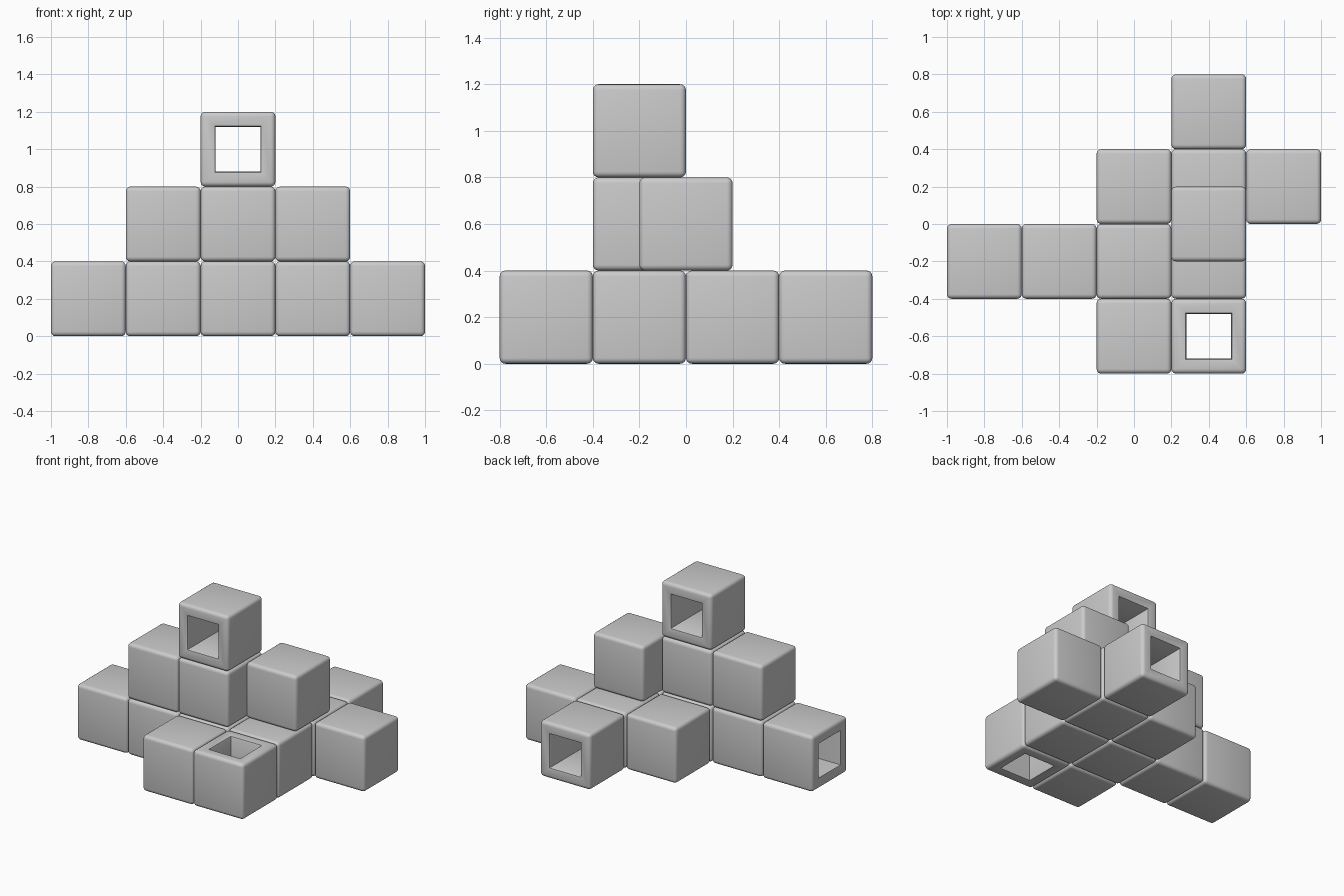
import bpy, bmesh
from math import pi
from mathutils import Matrix

if "Cube" in bpy.data.objects:
    bpy.data.objects.remove(bpy.data.objects["Cube"])

S = 0.4          # block size
ROUND = 0.025    # outer edge rounding
HOLE = 0.086     # half width of the tunnel
RIM = 0.014      # rounding of the tunnel mouth


def make_block(name, loc, tunnel_axis=None):
    """Rounded cube, optionally pierced by a square tunnel along an axis."""
    bm = bmesh.new()
    bmesh.ops.create_cube(bm, size=S)
    outer = list(bm.edges)
    rim = []
    if tunnel_axis:
        bm.faces.ensure_lookup_table()
        ends = [f for f in bm.faces if abs(f.normal.z) > 0.9]
        bmesh.ops.inset_individual(bm, faces=ends, thickness=S / 2 - HOLE)
        rim = [e for f in ends for e in f.edges]
        bmesh.ops.bridge_loops(bm, edges=rim)
        bmesh.ops.delete(bm, geom=ends, context='FACES_ONLY')
        bmesh.ops.recalc_face_normals(bm, faces=bm.faces)
        bmesh.ops.bevel(bm, geom=rim, offset=RIM, segments=2, profile=0.5,
                        affect='EDGES')
        h = S / 2 - 1e-4
        outer = [e for e in bm.edges
                 if all(sum(abs(c) > h for c in v.co) == 3 for v in e.verts)]
    bmesh.ops.bevel(bm, geom=outer, offset=ROUND, segments=4, profile=0.5,
                    affect='EDGES')
    if tunnel_axis == 'x':
        bm.transform(Matrix.Rotation(pi / 2, 4, 'Y'))
    elif tunnel_axis == 'y':
        bm.transform(Matrix.Rotation(pi / 2, 4, 'X'))
    mesh = bpy.data.meshes.new(name)
    bm.to_mesh(mesh)
    bm.free()
    ob = bpy.data.objects.new(name, mesh)
    ob.location = loc
    bpy.context.collection.objects.link(ob)
    bpy.ops.object.select_all(action='DESELECT')
    ob.select_set(True)
    bpy.context.view_layer.objects.active = ob
    bpy.ops.object.shade_smooth_by_angle(angle=0.6)
    return ob


# Bottom layer: rows of blocks keyed by their y position
rows = {0.2: (0, 0.4, 0.8), -0.2: (-0.4, 0, 0.4), -0.6: (0,)}
for y, xs in rows.items():
    for x in xs:
        make_block("base_block", (x, y, 0.2))

# Bottom layer blocks with tunnels
make_block("back_tunnel_block", (0.4, 0.6, 0.2), 'y')
make_block("left_tunnel_block", (-0.8, -0.2, 0.2), 'x')
make_block("front_tunnel_block", (0.4, -0.6, 0.2), 'z')

# Middle layer, with one block shifted half a step back
for x, y in ((-0.4, -0.2), (0, -0.2), (0.4, 0)):
    make_block("middle_block", (x, y, 0.6))

# Top block
make_block("top_tunnel_block", (0, -0.2, 1.0), 'y')
